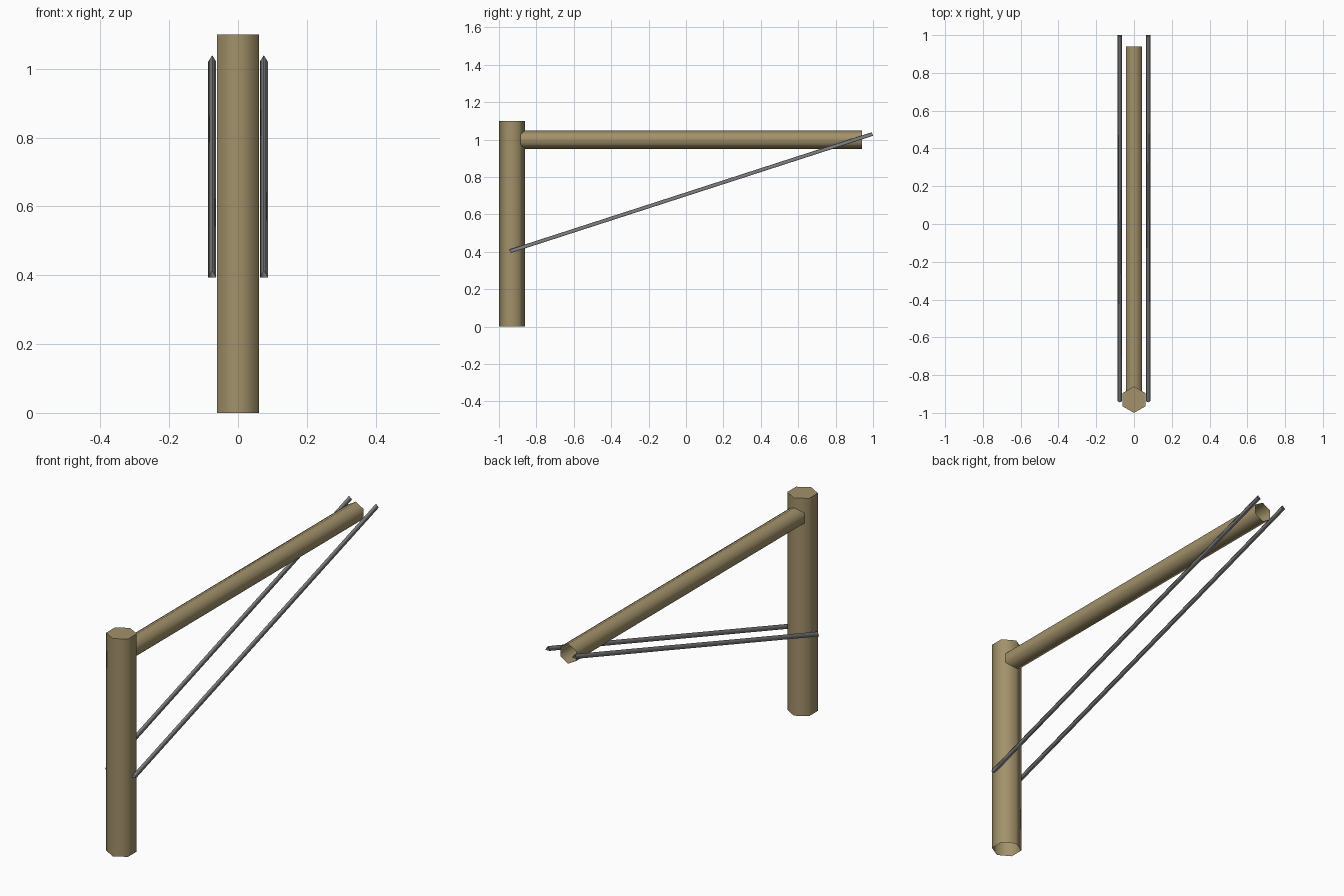
import bpy, bmesh, math
from mathutils import Vector, Matrix

if "Cube" in bpy.data.objects:
    bpy.data.objects.remove(bpy.data.objects["Cube"])


def material(name, rgb):
    m = bpy.data.materials.new(name)
    m.diffuse_color = (*rgb, 1)
    m.use_nodes = True
    m.node_tree.nodes["Principled BSDF"].inputs["Base Color"].default_value = m.diffuse_color
    return m


wood = material("tan wood", (0.36, 0.285, 0.145))
steel = material("grey steel", (0.20, 0.20, 0.205))


def prism(name, start, end, up, sides, radius, mat, cap_start=False, cap_end=False):
    """Open tube from start to end, first corner pointing along up."""
    start, end, up = Vector(start), Vector(end), Vector(up)
    axis = (end - start).normalized()
    v = (up - axis * up.dot(axis)).normalized()
    u = v.cross(axis)
    bm = bmesh.new()
    rings = []
    for c in (start, end):
        angles = [2 * math.pi * i / sides for i in range(sides)]
        rings.append([bm.verts.new(c + radius * (v * math.cos(a) + u * math.sin(a))) for a in angles])
    a, b = rings
    for i in range(sides):
        j = (i + 1) % sides
        bm.faces.new((a[i], a[j], b[j], b[i])).smooth = True
    if cap_start:
        bm.faces.new(a[::-1])
    if cap_end:
        bm.faces.new(b)
    bmesh.ops.recalc_face_normals(bm, faces=bm.faces)
    # make sure the sides face outwards even where the tube is open
    bm.faces.ensure_lookup_table()
    f = bm.faces[0]
    if f.normal.dot(f.calc_center_median() - (start + end) / 2) < 0:
        bmesh.ops.reverse_faces(bm, faces=bm.faces)
    me = bpy.data.meshes.new(name)
    bm.to_mesh(me)
    bm.free()
    me.materials.append(mat)
    ob = bpy.data.objects.new(name, me)
    bpy.context.collection.objects.link(ob)
    return ob


# upright post, closed at the top
prism("post", (0, -0.93, 0), (0, -0.93, 1.10), (0, 1, 0), 6, 0.07, wood, cap_end=True)
# horizontal beam, open at the far end
prism("beam", (0, -0.93, 1.0), (0, 0.94, 1.0), (0, 0, 1), 6, 0.05, wood, cap_start=True)
# pair of triangular brace rods
for side, x in (("left", -0.075), ("right", 0.075)):
    prism(side + "_brace_rod", (x, -0.94, 0.40), (x, 0.998, 1.027), (0, 0, 1), 3, 0.0133, steel)
